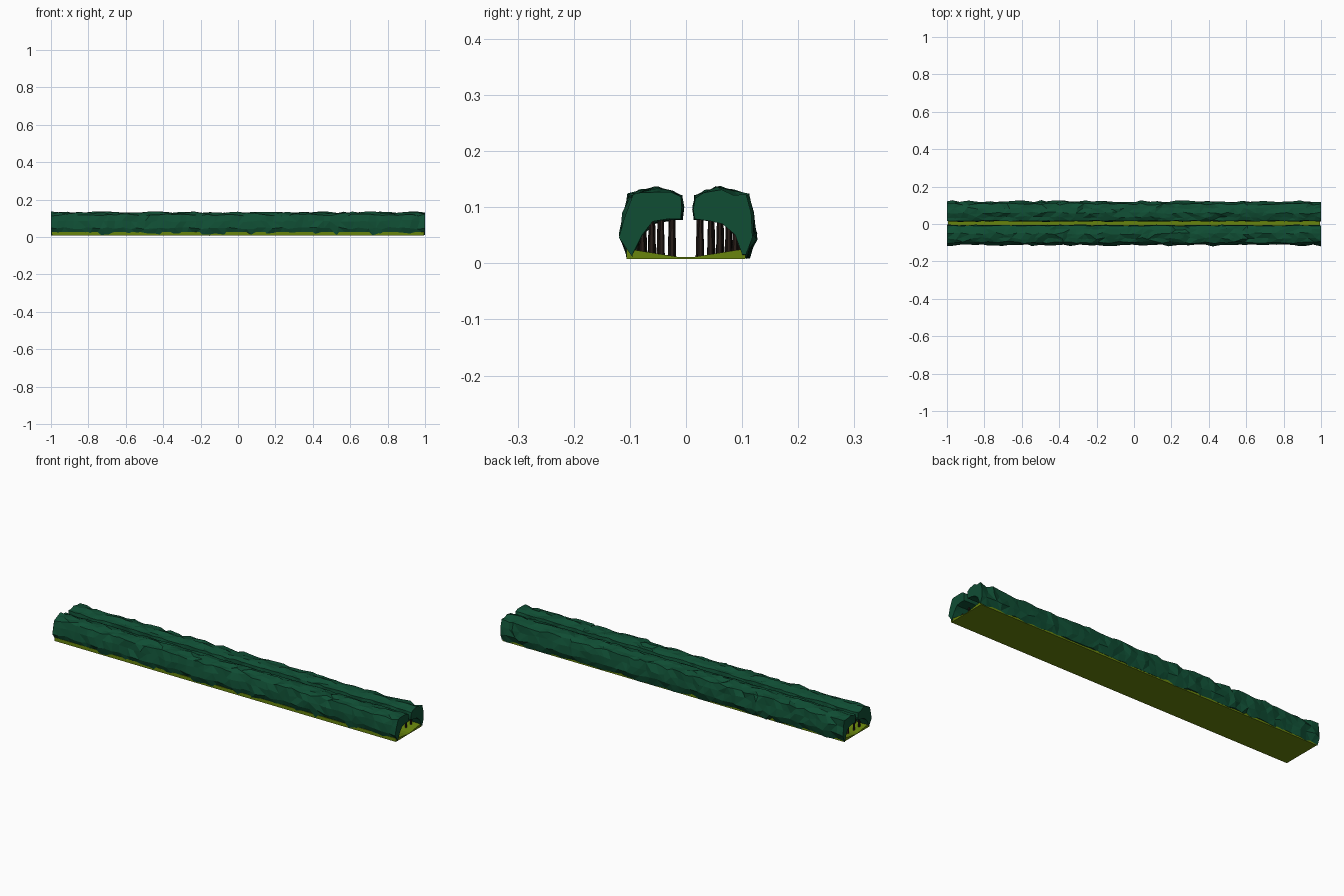
import bpy, bmesh, math, random

random.seed(4)
if "Cube" in bpy.data.objects:
    bpy.data.objects.remove(bpy.data.objects["Cube"], do_unlink=True)


def material(name, color):
    m = bpy.data.materials.new(name)
    m.use_nodes = True
    m.diffuse_color = color
    m.node_tree.nodes["Principled BSDF"].inputs["Base Color"].default_value = color
    return m


leaf = material("dark green leaves", (0.005, 0.075, 0.034, 1))
grass = material("olive grass", (0.14, 0.235, 0.004, 1))
bark = material("dark bark", (0.022, 0.013, 0.010, 1))


def finish(bm, name, mat):
    bmesh.ops.recalc_face_normals(bm, faces=bm.faces)
    mesh = bpy.data.meshes.new(name)
    bm.to_mesh(mesh)
    bm.free()
    mesh.materials.append(mat)
    obj = bpy.data.objects.new(name, mesh)
    bpy.context.collection.objects.link(obj)
    return obj


def loft(name, rings, mat):
    """Join closed (x, y, z) rings into a capped tube."""
    bm = bmesh.new()
    loops = [[bm.verts.new(p) for p in ring] for ring in rings]
    n = len(loops[0])
    for a, b in zip(loops, loops[1:]):
        for i in range(n):
            j = (i + 1) % n
            bm.faces.new((a[i], a[j], b[j], b[i]))
    caps = [bm.faces.new(loops[0]), bm.faces.new(loops[-1])]
    bmesh.ops.triangulate(bm, faces=caps)
    bmesh.ops.triangulate(bm, faces=[f for f in bm.faces if len(f.verts) > 3])
    return finish(bm, name, mat)


# Ground strip: flat below, banked up on both sides
bank = [(-0.106, 0.008), (0.106, 0.008), (0.106, 0.026),
        (0.012, 0.011), (-0.012, 0.011), (-0.106, 0.026)]
loft("ground", [[(x, y, z) for y, z in bank] for x in (-0.995, 0.995)], grass)

# Leaf canopies: a hooked cross-section, roughened along the length
canopy = [(0.104, 0.013), (0.118, 0.048), (0.112, 0.085), (0.103, 0.119),
          (0.081, 0.126), (0.055, 0.132), (0.032, 0.125), (0.013, 0.119),
          (0.010, 0.098), (0.012, 0.080), (0.036, 0.078), (0.062, 0.073),
          (0.084, 0.052), (0.097, 0.018)]
STEPS = 52


def canopy_rings(side, shift):
    rings = []
    for s in range(STEPS + 1):
        end = s in (0, STEPS)
        x = -1 + 2 * s / STEPS
        ring = []
        for i, (y, z) in enumerate(canopy):
            inner = i > 6
            r = 0.003 if inner else 0.006
            dx = 0 if end else random.uniform(-0.012, 0.012)
            py = y + random.uniform(-r, r)
            pz = z + random.uniform(-r, r)
            ring.append((x + dx, side * py + shift, max(pz, 0.0)))
        rings.append(ring)
    return rings


for side, name in ((1, "back_canopy"), (-1, "front_canopy")):
    loft(name, canopy_rings(side, 0.004), leaf)

# Tree trunks: tapered, in rows under each canopy
rows = (0.025, 0.045, 0.061, 0.076, 0.089)
for side, name in ((1, "back_trunks"), (-1, "front_trunks")):
    bm = bmesh.new()
    for k, row in enumerate(rows):
        for s in range(26):
            x = -0.96 + s * 0.075 + (k % 2) * 0.035 + random.uniform(-0.01, 0.01)
            y = side * (row + random.uniform(-0.002, 0.002))
            height = 0.085 if row < 0.07 else 0.06
            cone = bmesh.ops.create_cone(bm, cap_ends=True, segments=6,
                                         radius1=0.0058, radius2=0.0035, depth=height)
            lift = 0.009 + height / 2
            bmesh.ops.translate(bm, verts=cone["verts"], vec=(x, y, lift))
    finish(bm, name, bark)
